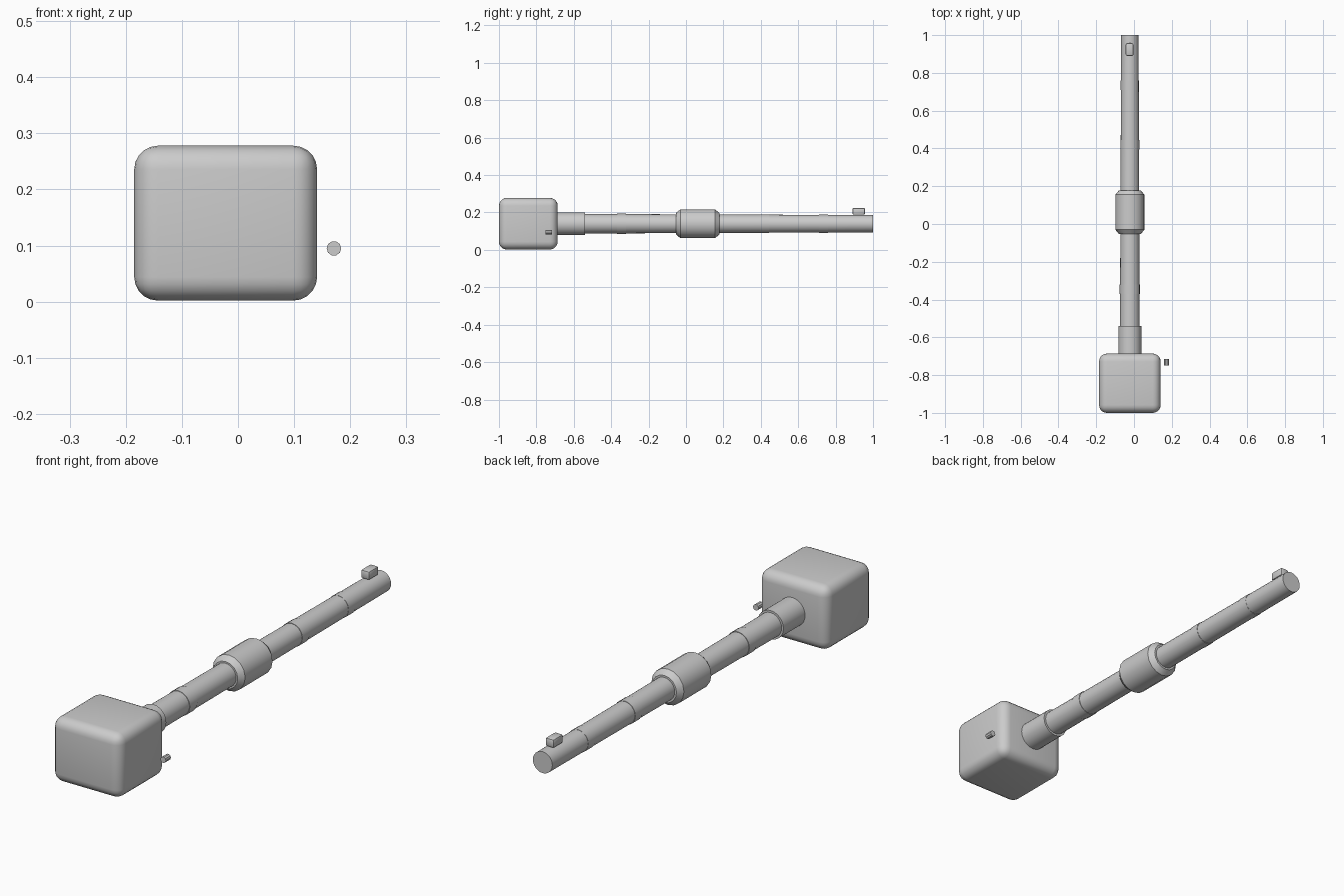
import bpy, bmesh, math
from mathutils import Matrix

if "Cube" in bpy.data.objects:
    bpy.data.objects.remove(bpy.data.objects["Cube"])

grey = bpy.data.materials.new("plain grey")
grey.diffuse_color = (0.6, 0.6, 0.6, 1)
grey.use_nodes = True
grey.node_tree.nodes["Principled BSDF"].inputs["Base Color"].default_value = grey.diffuse_color
CX, CZ = -0.022, 0.14   # barrel axis


def finish(name, bm, angle=35):
    bmesh.ops.recalc_face_normals(bm, faces=bm.faces)
    me = bpy.data.meshes.new(name)
    bm.to_mesh(me)
    bm.free()
    me.materials.append(grey)
    ob = bpy.data.objects.new(name, me)
    bpy.context.collection.objects.link(ob)
    bpy.ops.object.select_all(action='DESELECT')
    ob.select_set(True)
    bpy.context.view_layer.objects.active = ob
    bpy.ops.object.shade_smooth_by_angle(angle=math.radians(angle))
    return ob


def turned(name, profile, x=CX, z=CZ, n=16):
    """Closed solid turned around an axis along y; profile = (y, radius)."""
    bm = bmesh.new()
    rings = []
    for y, r in profile:
        rings.append([bm.verts.new((x + r * math.cos(2 * math.pi * i / n), y,
                                    z + r * math.sin(2 * math.pi * i / n))) for i in range(n)])
    for a, b in zip(rings, rings[1:]):
        for i in range(n):
            j = (i + 1) % n
            bm.faces.new((a[i], a[j], b[j], b[i]))
    bm.faces.new(rings[0])
    bm.faces.new(rings[-1])
    return finish(name, bm)


def rounded_box(name, lo, hi, bevel, seg):
    bm = bmesh.new()
    size = [b - a for a, b in zip(lo, hi)]
    mid = [(a + b) / 2 for a, b in zip(lo, hi)]
    bmesh.ops.create_cube(bm, size=1, matrix=Matrix.Translation(mid) @ Matrix.Diagonal((*size, 1)))
    bmesh.ops.bevel(bm, geom=bm.edges[:], offset=bevel, segments=seg, profile=0.5, affect='EDGES')
    return finish(name, bm)


# Mantlet block and the sleeve at the barrel root
rounded_box("mantlet", (-0.185, -1.0, 0.002), (0.141, -0.686, 0.278), 0.042, 5)
turned("root_sleeve", [(-0.75, 0.061), (-0.54, 0.061)], n=24)

# Tapered barrel
turned("barrel", [(-0.6, 0.0525), (1.0, 0.046)], n=24)

# Thicker chamfered sleeve at mid length
turned("fume_extractor", [(-0.053, 0.058), (-0.03, 0.077), (0.155, 0.077), (0.178, 0.058)], n=16)

# Thin clamp bands
for i, (y, r) in enumerate([(-0.345, 0.054), (0.42, 0.0505), (0.735, 0.0485)]):
    turned(f"band_{i + 1}", [(y - 0.025, r), (y + 0.025, r)], n=16)

# Muzzle reference block and small side port
rounded_box("muzzle_sight", (-0.044, 0.89, 0.188), (-0.003, 0.957, 0.225), 0.008, 2)
turned("side_port", [(-0.75, 0.013), (-0.716, 0.013)], x=0.171, z=0.095, n=10)
